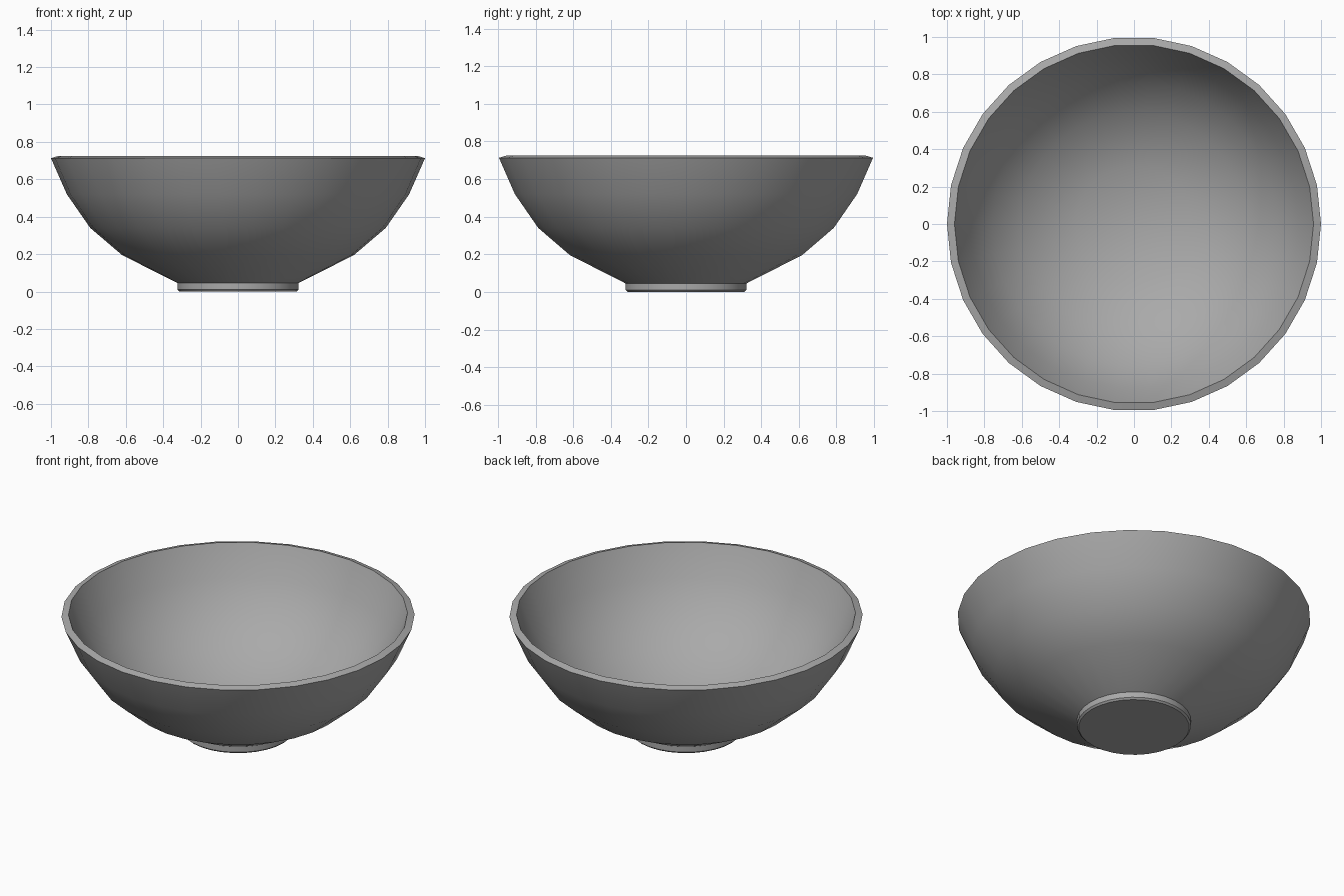
import bpy, bmesh, math

cube = bpy.data.objects.get("Cube")
if cube:
    bpy.data.objects.remove(cube, do_unlink=True)

SIDES = 30

grey = bpy.data.materials.new("grey ceramic")
grey.use_nodes = True
colour = (0.4, 0.4, 0.4, 1)
grey.diffuse_color = colour
grey.node_tree.nodes["Principled BSDF"].inputs["Base Color"].default_value = colour

# Profile (radius, height): foot, outer wall, rim, inner wall, floor
profile = [(0.313, 0), (0.323, 0.01), (0.323, 0.045),
           (0.62, 0.195), (0.79, 0.34), (0.915, 0.52), (1.0, 0.713),
           (0.96, 0.725),
           (0.88, 0.54), (0.76, 0.37), (0.60, 0.235), (0.31, 0.085)]


def lathe(name, points, sides):
    """Turn an open profile around z and close both ends with flat caps."""
    bm = bmesh.new()
    rings = []
    for r, z in points:
        angles = [math.tau * i / sides for i in range(sides)]
        rings.append([bm.verts.new((r * math.cos(a), r * math.sin(a), z)) for a in angles])
    for low, high in zip(rings, rings[1:]):
        for i in range(sides):
            j = (i + 1) % sides
            bm.faces.new((low[i], low[j], high[j], high[i]))
    bm.faces.new(rings[0][::-1])
    bm.faces.new(rings[-1])
    bmesh.ops.recalc_face_normals(bm, faces=bm.faces)
    mesh = bpy.data.meshes.new(name)
    bm.to_mesh(mesh)
    bm.free()
    obj = bpy.data.objects.new(name, mesh)
    bpy.context.collection.objects.link(obj)
    return obj


bowl = lathe("bowl", profile, SIDES)
bowl.data.materials.append(grey)

# Smooth walls, crisp rim and foot edges
bpy.ops.object.select_all(action='DESELECT')
bowl.select_set(True)
bpy.context.view_layer.objects.active = bowl
bpy.ops.object.shade_smooth_by_angle(angle=math.radians(30))
